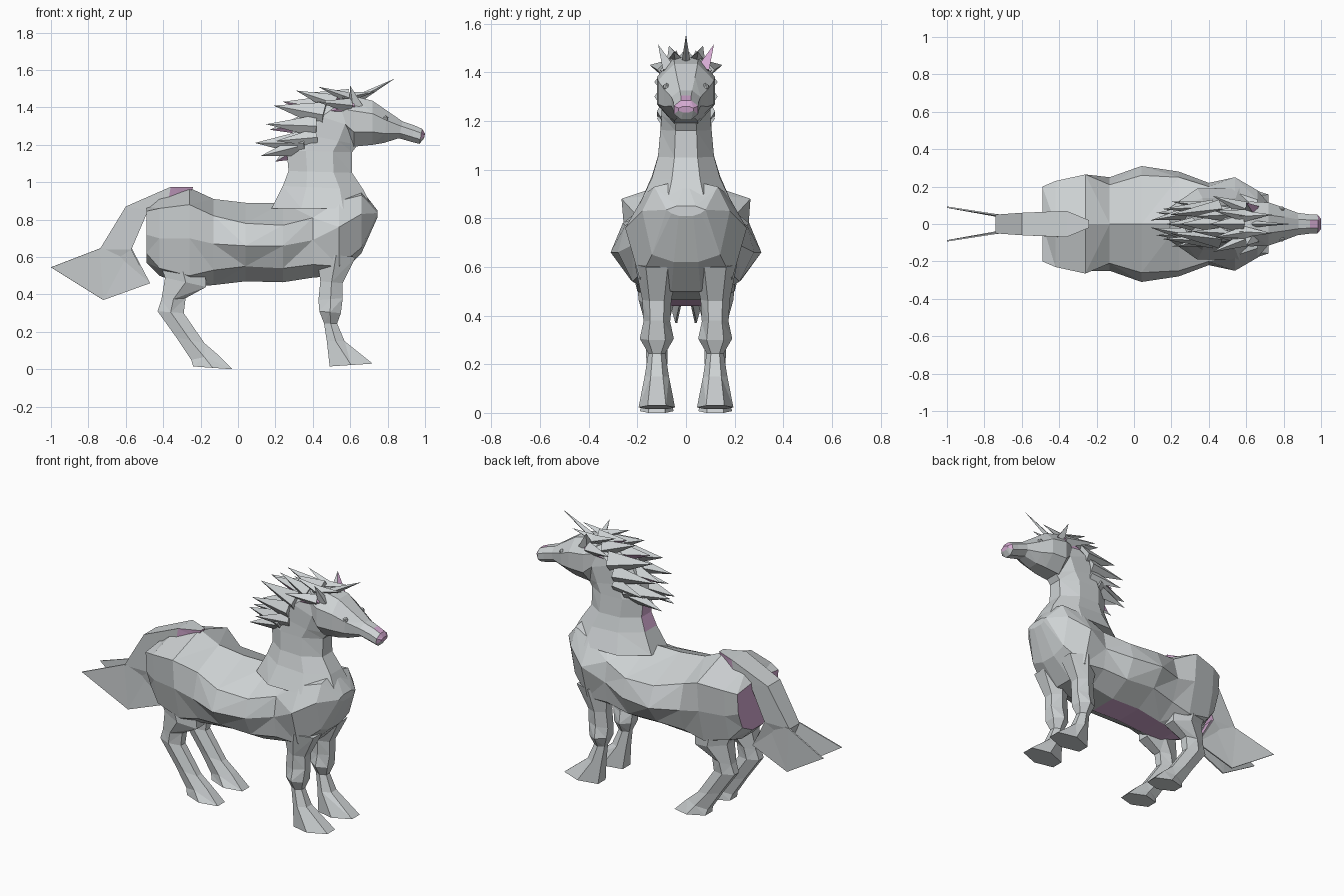
import bpy, bmesh, math
from mathutils import Vector


def make_mat(name, rgb):
    m = bpy.data.materials.new(name)
    m.diffuse_color = (*rgb, 1)
    return m


GREY = make_mat("light grey", (0.62, 0.65, 0.66))
PINK = make_mat("pale mauve", (0.66, 0.40, 0.64))


def finish(name, bm, pink=None):
    """Turn a bmesh into a flat shaded object; pink(face) picks mauve faces."""
    bmesh.ops.recalc_face_normals(bm, faces=bm.faces)
    bm.normal_update()
    for f in bm.faces:
        f.material_index = int(bool(pink and pink(f)))
    me = bpy.data.meshes.new(name)
    bm.to_mesh(me)
    bm.free()
    me.materials.append(GREY)
    me.materials.append(PINK)
    ob = bpy.data.objects.new(name, me)
    bpy.context.collection.objects.link(ob)
    return ob


def loft(name, rings, pink=None):
    """Skin a list of point rings and cap both ends."""
    bm = bmesh.new()
    vs = [[bm.verts.new(p) for p in r] for r in rings]
    n = len(vs[0])
    for a, b in zip(vs, vs[1:]):
        for i in range(n):
            j = (i + 1) % n
            bm.faces.new((a[i], a[j], b[j], b[i]))
    bm.faces.new(vs[0])
    bm.faces.new(vs[-1])
    bmesh.ops.connect_verts_nonplanar(bm, angle_limit=math.radians(4), faces=bm.faces)
    return finish(name, bm, pink)


def tube(name, secs, n, y=0, pink=None):
    """Loft through sections (ax, az, bx, bz, half width) that span a to b."""
    ang = [2 * math.pi * (i + 0.5) / n for i in range(n)]
    cm, sm = max(map(math.cos, ang)), max(map(math.sin, ang))
    rings = []
    for ax, az, bx, bz, w in secs:
        a, b = Vector((ax, y, az)), Vector((bx, y, bz))
        mid, half = (a + b) / 2, (a - b) / 2
        rings.append([mid + half * math.cos(t) / cm + Vector((0, w * math.sin(t) / sm, 0))
                      for t in ang])
    return loft(name, rings, pink)


def spike(name, base, tip, w, h, pink=None):
    """Four-sided tuft with a half width w and half height h at its base."""
    base, tip = Vector(base), Vector(tip)
    d = (tip - base).normalized()
    side = d.cross(Vector((0, 0, 1))).normalized()
    up = side.cross(d)
    bm = bmesh.new()
    q = [bm.verts.new(base + o) for o in (side * w, up * h, -side * w, -up * h)]
    t = bm.verts.new(tip)
    bm.faces.new(q)
    for i in range(4):
        bm.faces.new((q[i], q[(i + 1) % 4], t))
    return finish(name, bm, pink)


# Torso: x, spine height, then (half width, height) pairs from back to belly
torso = [
    (-0.49, 0.87, (0.20, 0.845), (0.19, 0.72), (0.15, 0.62), (0.05, 0.57)),
    (-0.42, 0.93, (0.23, 0.86), (0.22, 0.70), (0.18, 0.54), (0.06, 0.50)),
    (-0.26, 0.97, (0.265, 0.88), (0.25, 0.70), (0.20, 0.50), (0.07, 0.44)),
    (-0.13, 0.91, (0.21, 0.82), (0.25, 0.67), (0.20, 0.53), (0.08, 0.45)),
    (0.04, 0.89, (0.26, 0.78), (0.31, 0.66), (0.23, 0.55), (0.09, 0.47)),
    (0.24, 0.89, (0.25, 0.77), (0.28, 0.66), (0.22, 0.54), (0.09, 0.465)),
    (0.40, 0.95, (0.20, 0.81), (0.22, 0.69), (0.20, 0.56), (0.09, 0.49)),
    (0.54, 1.00, (0.17, 0.90), (0.25, 0.76), (0.19, 0.55), (0.06, 0.50)),
    (0.66, 0.96, (0.13, 0.93), (0.18, 0.83), (0.14, 0.65), (0.05, 0.62)),
    (0.745, 0.85, (0.04, 0.85), (0.08, 0.835), (0.06, 0.82), (0.03, 0.81)),
]
rings = []
for x, top, *pts in torso:
    rings.append([(x, 0, top)] + [(x, w, z) for w, z in pts]
                 + [(x, -w, z) for w, z in reversed(pts)])
loft("torso", rings, lambda f: (f.normal.z < -0.9 and -0.35 < f.calc_center_median().x < 0.3
                                and abs(f.calc_center_median().y) < 0.06)
     or f.normal.x < -0.95)

# Neck
tube("neck", [
    (0.18, 0.86, 0.72, 0.86, 0.19), (0.24, 0.98, 0.67, 0.96, 0.14),
    (0.27, 1.06, 0.61, 1.05, 0.115), (0.26, 1.17, 0.61, 1.16, 0.105),
    (0.29, 1.27, 0.64, 1.20, 0.10), (0.36, 1.38, 0.66, 1.28, 0.10),
    (0.50, 1.46, 0.70, 1.36, 0.08)], 8,
    pink=lambda f: f.normal.x < -0.85 and 0.95 < f.calc_center_median().z < 1.2)

# Head with a mauve nose
tube("head", [
    (0.53, 1.44, 0.54, 1.30, 0.08), (0.62, 1.46, 0.62, 1.19, 0.12),
    (0.72, 1.435, 0.72, 1.20, 0.115), (0.80, 1.38, 0.78, 1.21, 0.09),
    (0.88, 1.325, 0.86, 1.235, 0.06), (0.94, 1.305, 0.93, 1.215, 0.052),
    (0.985, 1.285, 0.97, 1.205, 0.05), (1.0, 1.26, 0.995, 1.235, 0.03)], 8,
    pink=lambda f: f.calc_center_median().x > 0.95 and f.normal.x > 0.4
    and f.calc_center_median().z > 1.235)

# Horn
spike("horn", (0.64, 0, 1.445), (0.84, 0, 1.555), 0.018, 0.022)

# Tail dock and the two flat tail blades
tube("tail", [
    (-0.24, 0.975, -0.26, 0.92, 0.02), (-0.36, 0.975, -0.38, 0.85, 0.07),
    (-0.60, 0.87, -0.48, 0.85, 0.06), (-0.74, 0.64, -0.57, 0.64, 0.05),
    (-0.71, 0.55, -0.48, 0.47, 0.025)], 4, pink=lambda f: f.normal.x > 0.3)
for s, side in ((1, "left"), (-1, "right")):
    bm = bmesh.new()
    outline = [(-0.57, 0.03, 0.65), (-0.74, 0.05, 0.645), (-1.0, 0.09, 0.545),
               (-0.72, 0.04, 0.37), (-0.47, 0.02, 0.46)]
    bm.faces.new([bm.verts.new((x, s * y, z)) for x, y, z in outline])
    bmesh.ops.triangulate(bm, faces=bm.faces)
    blade = finish(side + "_tail_blade", bm)
    mod = blade.modifiers.new("thickness", "SOLIDIFY")
    mod.thickness, mod.offset = 0.008, 0

# Mane tufts: base, tip, half width, half height
tufts = [
    ((0.52, 0.05, 1.42), (0.31, 0.04, 1.49), 0.04, 0.05),
    ((0.62, 0.04, 1.44), (0.43, 0.07, 1.51), 0.04, 0.035),
    ((0.46, 0.08, 1.36), (0.19, 0.05, 1.41), 0.05, 0.07),
    ((0.42, 0.09, 1.30), (0.15, 0.08, 1.31), 0.04, 0.06),
    ((0.36, 0.07, 1.21), (0.09, 0.02, 1.21), 0.05, 0.07),
    ((0.32, 0.06, 1.19), (0.12, 0.06, 1.14), 0.04, 0.05),
    ((0.42, 0.09, 1.24), (0.20, 0.12, 1.22), 0.03, 0.05),
    ((0.60, 0.08, 1.41), (0.42, 0.15, 1.43), 0.04, 0.04),
    ((0.56, 0.04, 1.45), (0.74, 0.05, 1.485), 0.035, 0.03),
]
for s, side in ((1, "left"), (-1, "right")):
    for i, ((bx, by, bz), (tx, ty, tz), w, h) in enumerate(tufts):
        spike(f"{side}_mane_tuft_{i + 1}", (bx, s * by, bz), (tx, s * ty, tz), w, h)
    # Ears and the patch behind each ear
    spike(side + "_ear", (0.63, s * 0.07, 1.41), (0.60, s * 0.115, 1.515), 0.045, 0.03,
          pink=lambda f, s=s: s > 0 and f.normal.x > 0)
    spike(side + "_ear_root", (0.62, s * 0.08, 1.41), (0.49, s * 0.10, 1.38), 0.025, 0.035,
          pink=lambda f, s=s: f.normal.y * s > 0.2)
    # Eyes
    bm = bmesh.new()
    bmesh.ops.create_icosphere(bm, subdivisions=1, radius=0.016)
    bmesh.ops.translate(bm, verts=bm.verts, vec=(0.79, s * 0.08, 1.34))
    finish(side + "_eye", bm)
    # Legs with flared hooves
    tube(side + "_front_leg", [
        (0.42, 0.62, 0.63, 0.60, 0.09), (0.44, 0.47, 0.56, 0.46, 0.06),
        (0.43, 0.37, 0.56, 0.38, 0.055), (0.435, 0.31, 0.55, 0.30, 0.07),
        (0.46, 0.245, 0.53, 0.245, 0.035), (0.475, 0.15, 0.57, 0.15, 0.05),
        (0.49, 0.015, 0.72, 0.03, 0.075)], 6, s * 0.12)
    tube(side + "_hind_leg", [
        (-0.47, 0.70, -0.18, 0.60, 0.09), (-0.39, 0.49, -0.17, 0.44, 0.075),
        (-0.41, 0.37, -0.28, 0.38, 0.05), (-0.43, 0.31, -0.29, 0.30, 0.045),
        (-0.33, 0.17, -0.18, 0.14, 0.042), (-0.25, 0.05, -0.11, 0.08, 0.05),
        (-0.24, 0.015, -0.03, 0.0, 0.07)], 6, s * 0.12)

# Centre mane crest running down the back of the neck
for i, (bx, bz, tx, tz) in enumerate([(0.58, 1.44, 0.40, 1.48), (0.45, 1.40, 0.24, 1.43),
                                      (0.37, 1.31, 0.17, 1.28), (0.32, 1.18, 0.20, 1.11)]):
    spike(f"mane_crest_{i + 1}", (bx, 0, bz), (tx, 0, tz), 0.05, 0.06,
          pink=lambda f: f.normal.z < -0.5)
